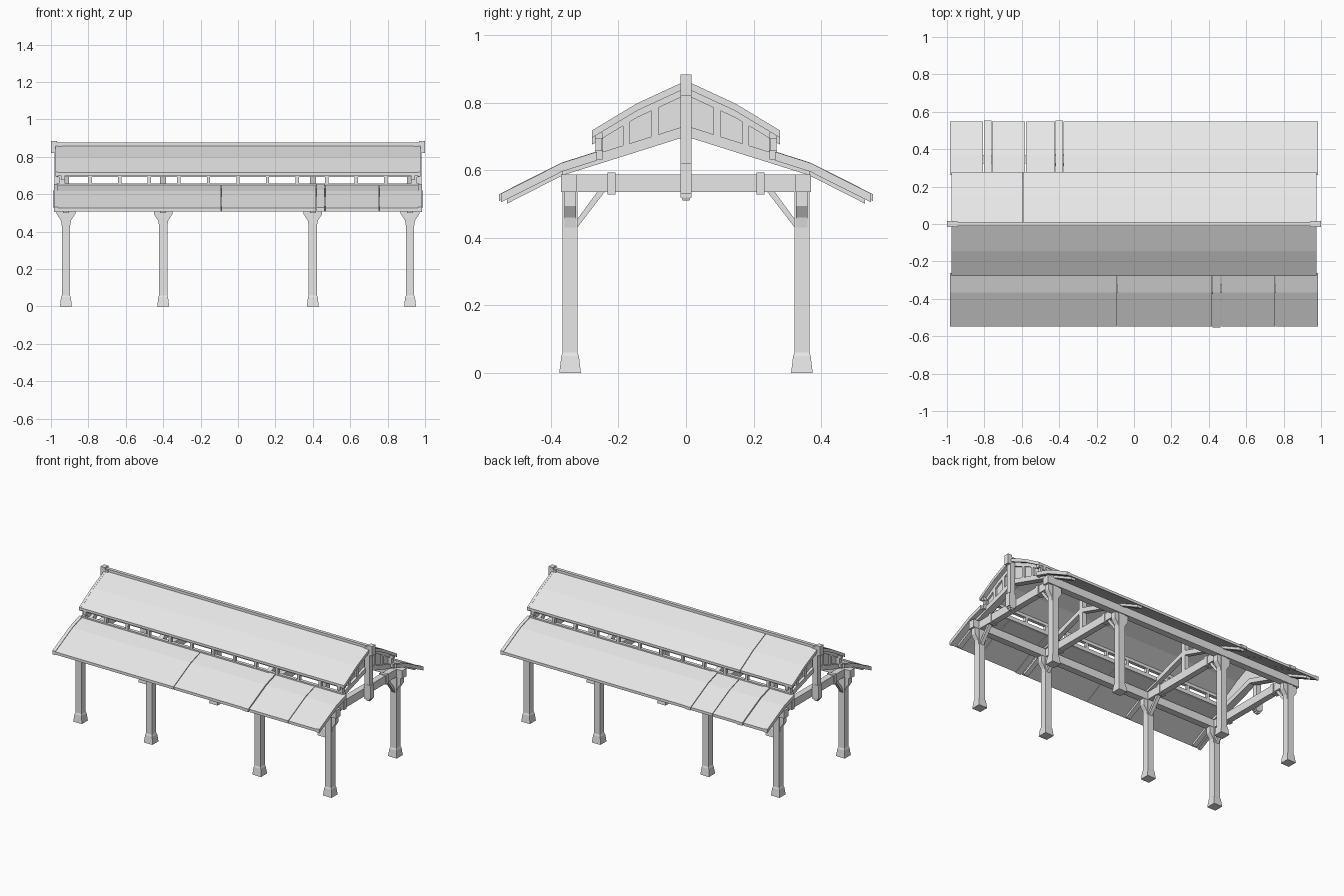
import bpy
import bmesh

old = bpy.data.objects.get("Cube")
if old:
    bpy.data.objects.remove(old, do_unlink=True)

grey = bpy.data.materials.new("plain grey")
grey.use_nodes = True
TONE = (0.8, 0.8, 0.8, 1)
grey.diffuse_color = TONE
grey.node_tree.nodes["Principled BSDF"].inputs["Base Color"].default_value = TONE


def finish(name, bm):
    bmesh.ops.recalc_face_normals(bm, faces=bm.faces)
    mesh = bpy.data.meshes.new(name)
    bm.to_mesh(mesh)
    bm.free()
    mesh.materials.append(grey)
    obj = bpy.data.objects.new(name, mesh)
    bpy.context.collection.objects.link(obj)
    return obj


def loft(name, low, high):
    """Solid between two matching outlines."""
    bm = bmesh.new()
    a = [bm.verts.new(p) for p in low]
    b = [bm.verts.new(p) for p in high]
    bm.faces.new(a)
    bm.faces.new(b)
    for i in range(len(a)):
        j = (i + 1) % len(a)
        bm.faces.new((a[i], a[j], b[j], b[i]))
    return finish(name, bm)


def prism(name, yz, x0, x1):
    return loft(name, [(x0, y, z) for y, z in yz], [(x1, y, z) for y, z in yz])


def box(name, x0, x1, y0, y1, z0, z1):
    return prism(name, [(y0, z0), (y1, z0), (y1, z1), (y0, z1)], x0, x1)


def strip(path, thick, side, lift=0):
    """Bent plank outline hanging below a path of (y, z) points."""
    top = [(side * y, z + lift) for y, z in path]
    return top + [(y, z - thick) for y, z in reversed(top)]


def square(x, y, half, z):
    return [(x - half, y - half, z), (x + half, y - half, z),
            (x + half, y + half, z), (x - half, y + half, z)]


UPPER = [(0, 0.864), (0.145, 0.797), (0.278, 0.717)]
LOWER = [(0.263, 0.651), (0.367, 0.618), (0.548, 0.527)]
RAFTER = [(0, 0.732), (0.365, 0.617), (0.53, 0.533)]
FRAMES = (-0.92, -0.4, 0.4, 0.92)
END = 0.97

# Posts, footings, brackets and trusses
for x in FRAMES:
    box("tie_beam", x - 0.02, x + 0.02, -0.345, 0.345, 0.535, 0.588)
    for s in (-1, 1):
        y = s * 0.343
        loft("post", square(x, y, 0.022, 0.04), square(x, y, 0.022, 0.54))
        loft("footing", square(x, y, 0.032, 0), square(x, y, 0.026, 0.05))
        loft("footing_cap", square(x, y, 0.026, 0.05), square(x, y, 0.022, 0.06))
        # Flared bracket along the plate
        flare = [(0.022, 0.43), (0.027, 0.46), (0.05, 0.495), (0.05, 0.536)]
        outline = flare + [(-dx, z) for dx, z in reversed(flare)]
        loft("post_bracket", [(x + dx, y - 0.017, z) for dx, z in outline],
             [(x + dx, y + 0.017, z) for dx, z in outline])
        # Diagonal brace under the tie beam
        prism("brace", [(s * 0.322, 0.43), (s * 0.322, 0.455),
                        (s * 0.262, 0.537), (s * 0.24, 0.537)], x - 0.012, x + 0.012)
        box("beam_collar", x - 0.025, x + 0.025, s * 0.22 - 0.012, s * 0.22 + 0.012, 0.529, 0.593)
        prism("rafter", strip(RAFTER, 0.032, s), x - 0.016, x + 0.016)
    if abs(x) < 0.5:
        box("king_post", x - 0.016, x + 0.016, -0.016, 0.016, 0.56, 0.85)

# Long members
box("ridge_beam", -0.98, 0.98, -0.011, 0.011, 0.825, 0.876)
for s in (-1, 1):
    y = s * 0.347
    box("wall_plate", -0.983, 0.983, y - 0.023, y + 0.023, 0.535, 0.588)
    y = s * 0.258
    box("vent_sill", -END, END, y - 0.011, y + 0.011, 0.632, 0.658)
    box("vent_head", -END, END, y - 0.011, y + 0.011, 0.692, 0.712)
    for i in range(13):
        x = -0.948 + i * 0.158
        box("vent_post", x - 0.009, x + 0.009, y - 0.01, y + 0.01, 0.65, 0.7)


# Roof sheets, split by narrow seams
def sheets(name, path, side, seams, thick):
    edges = [-END] + seams + [END]
    for a, b in zip(edges, edges[1:]):
        prism(name, strip(path, thick, side), a + 0.002, b - 0.002)


sheets("upper_roof_front", UPPER, -1, [], 0.016)
sheets("upper_roof_back", UPPER, 1, [-0.595], 0.016)
sheets("lower_roof_front", LOWER, -1, [-0.09, 0.42, 0.465, 0.755], 0.018)
sheets("lower_roof_back", LOWER, 1, [-0.805, -0.76, -0.58, -0.42, -0.38], 0.018)

# Raised replacement boards on the lower roof
BOARD = LOWER[:2] + [(0.554, 0.524)]
for x, s in ((0.442, -1), (-0.782, 1), (-0.4, 1)):
    prism("raised_board", strip(BOARD, 0.02, s, 0.005), x - 0.021, x + 0.021)

# Gable ends
for e in (-1, 1):
    for s in (-1, 1):
        prism("lower_barge", strip(LOWER, 0.026, s, 0.004), e * 0.962, e * 0.983)
        prism("upper_barge", strip(UPPER, 0.022, s, 0.001), e * 0.962, e * 0.977)
        prism("gable_panel", [(0, 0.72), (s * 0.267, 0.636), (s * 0.267, 0.715),
                              (s * 0.145, 0.788), (0, 0.853)], e * 0.924, e * 0.934)
        # Rails and battens framing the panel
        prism("gable_rail", strip(RAFTER[:2], 0.032, s), e * 0.92, e * 0.95)
        prism("gable_head", strip(UPPER, 0.035, s, -0.006), e * 0.924, e * 0.946)
        for y, top in ((0.256, 0.718), (0.177, 0.764), (0.092, 0.81)):
            z = 0.715 - 0.31 * y
            box("gable_batten", e * 0.924, e * 0.946, s * (y - 0.01), s * (y + 0.01), z, top)
    # Hanging king post with finial and pendant
    box("end_king_post", e * 0.945, e * 0.982, -0.016, 0.016, 0.52, 0.87)
    box("finial", e * 0.968, e * 1.0, -0.017, 0.017, 0.82, 0.884)
    box("pendant", e * 0.94, e * 0.99, -0.017, 0.017, 0.53, 0.62)
    loft("pendant_tip", square(e * 0.965, 0, 0.01, 0.51), square(e * 0.965, 0, 0.017, 0.53))
